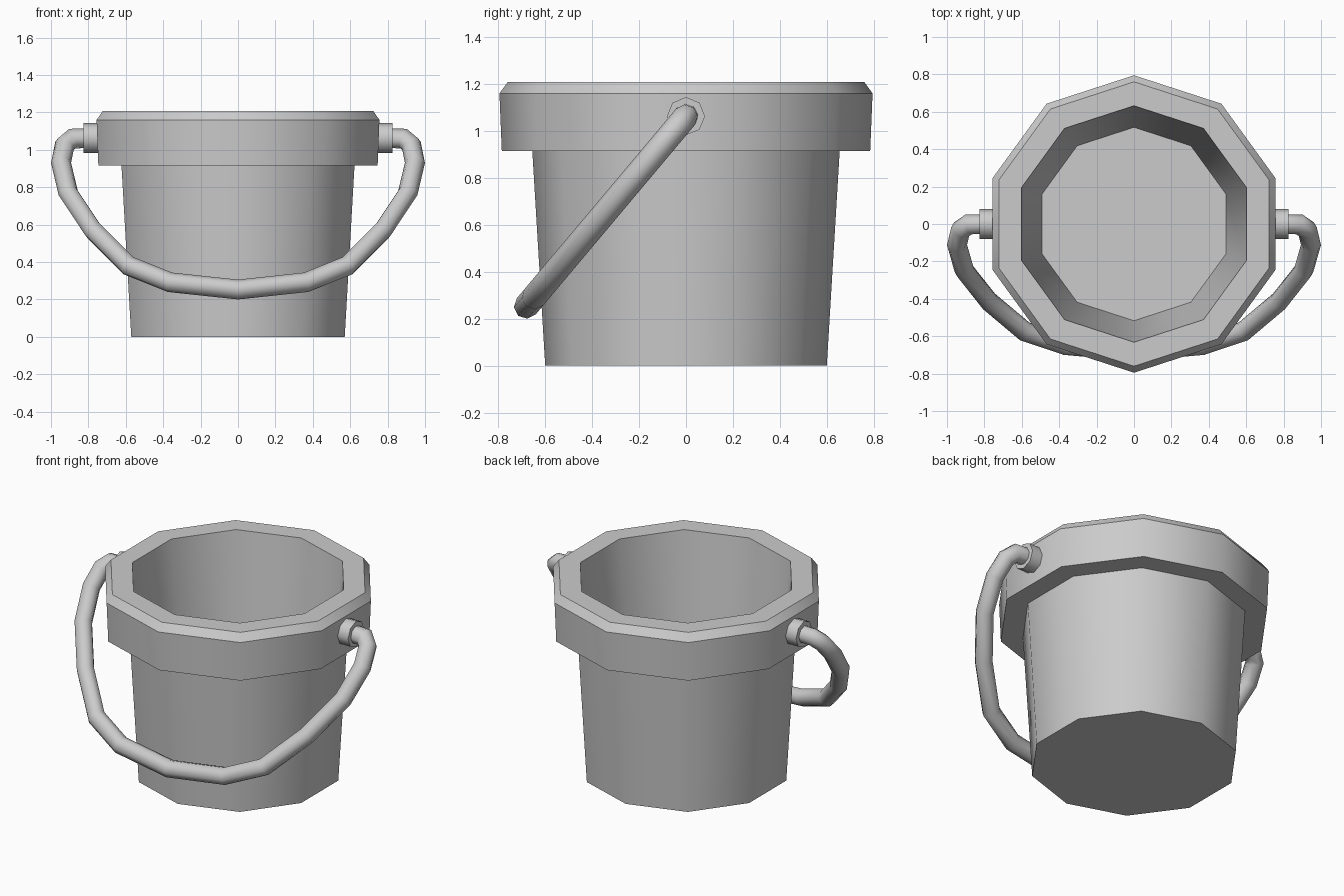
import bpy, bmesh, math
from mathutils import Vector

if "Cube" in bpy.data.objects:
    bpy.data.objects.remove(bpy.data.objects["Cube"])


def finish(name, bm, sharp_angle=None):
    bmesh.ops.recalc_face_normals(bm, faces=bm.faces)
    for f in bm.faces:
        f.smooth = True
    if sharp_angle is not None:
        for e in bm.edges:
            if e.is_manifold and e.calc_face_angle() > math.radians(sharp_angle):
                e.smooth = False
    mesh = bpy.data.meshes.new(name)
    bm.to_mesh(mesh)
    bm.free()
    obj = bpy.data.objects.new(name, mesh)
    bpy.context.collection.objects.link(obj)
    return obj


def skin(rings):
    """Join equal-sized rings of points into a capped tube."""
    bm = bmesh.new()
    loops = [[bm.verts.new(p) for p in ring] for ring in rings]
    for a, b in zip(loops, loops[1:]):
        n = len(a)
        for i in range(n):
            j = (i + 1) % n
            bm.faces.new((a[i], a[j], b[j], b[i]))
    bm.faces.new(loops[0])
    bm.faces.new(loops[-1])
    return bm


# Bucket: ten-sided lathe, outside wall, collar, chamfered rim, inside wall
def ring(r, z, n=10):
    return [(r * math.cos(math.pi / 2 + i * math.tau / n),
             r * math.sin(math.pi / 2 + i * math.tau / n), z) for i in range(n)]


profile = [(0.60, 0), (0.655, 0.915), (0.785, 0.915), (0.795, 1.16),
           (0.76, 1.208), (0.632, 1.208), (0.517, 0.09)]
bm = skin([ring(r, z) for r, z in profile])
for e in bm.edges:
    if abs(e.verts[0].co.z - e.verts[1].co.z) < 1e-5:
        e.smooth = False
finish("bucket", bm)

# Pivot pegs: eight-sided stubs on both sides of the collar
PIVOT_Z = 1.063
for side, name in ((-1, "left_peg"), (1, "right_peg")):
    rings = [[(side * x, 0.081 * math.sin(i * math.tau / 8),
               PIVOT_Z + 0.081 * math.cos(i * math.tau / 8)) for i in range(8)]
             for x in (0.72, 0.825)]
    finish(name, skin(rings), 60)

# Handle: mitred eight-sided tube in a tilted plane, mirrored half path (x, z)
half = [(0.79, PIVOT_Z), (0.885, 1.06), (0.927, 1.025), (0.946, 0.93),
        (0.908, 0.77), (0.775, 0.57), (0.585, 0.38), (0.365, 0.292)]
path2d = half + [(0, 0.253)] + [(-x, z) for x, z in reversed(half)]
path = [Vector((x, -0.84 * (PIVOT_Z - z), z)) for x, z in path2d]
normal = Vector((0, -1, 0.84)).normalized()
R = 0.053
rings = []
for i, p in enumerate(path):
    d_in = (p - path[max(i - 1, 0)]).normalized()
    d_out = (path[min(i + 1, len(path) - 1)] - p).normalized()
    tangent = (d_in + d_out).normalized()
    across = tangent.cross(normal).normalized()
    mitre = 1 / max(tangent.dot(d_out if i == 0 else d_in), 0.7)
    rings.append([p + across * (R * mitre * math.cos(k * math.tau / 8))
                  + normal * (R * math.sin(k * math.tau / 8)) for k in range(8)])
finish("handle", skin(rings), 70)
